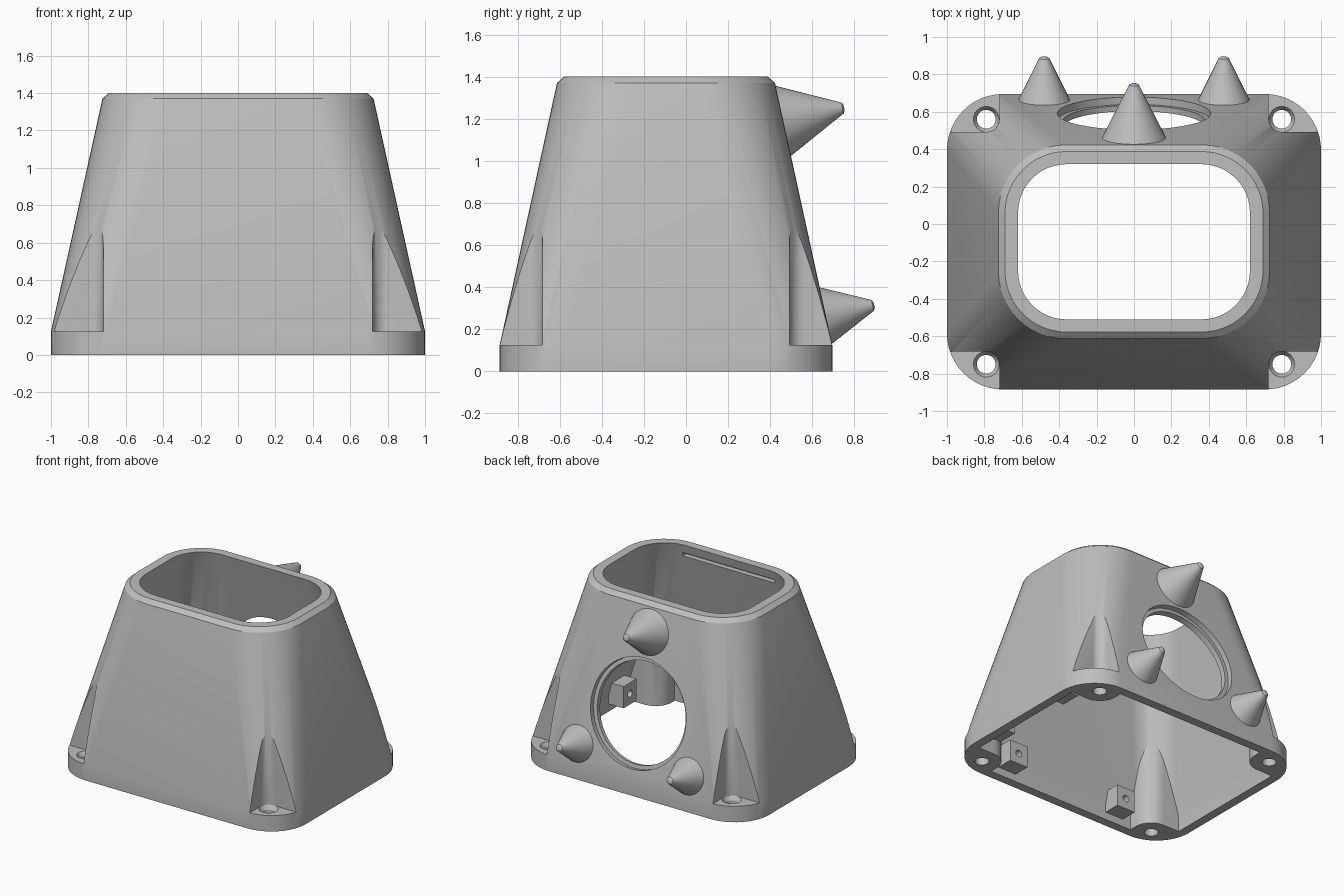
import bpy, bmesh, math
from mathutils import Matrix, Vector

if "Cube" in bpy.data.objects:
    bpy.data.objects.remove(bpy.data.objects["Cube"], do_unlink=True)

grey = bpy.data.materials.new("plain_grey")
grey.use_nodes = True
grey.diffuse_color = (0.52, 0.52, 0.52, 1)
grey.node_tree.nodes["Principled BSDF"].inputs["Base Color"].default_value = (0.52, 0.52, 0.52, 1)

CY = -0.095                              # middle of the shell in y
TILT = math.atan2(0.2725, 1.25)          # lean of the back wall
LEAN = Matrix.Rotation(TILT - math.pi / 2, 4, 'X')


def ring(hx, hy, r, z, cx=0, cy=0, n=12):
    """Rounded rectangle outline; a circle when hx = hy = r."""
    pts = []
    for q, (sx, sy) in enumerate(((1, 1), (-1, 1), (-1, -1), (1, -1))):
        for i in range(n + 1):
            a = (q + i / n) * math.pi / 2
            pts.append(Vector((cx + sx * (hx - r) + r * math.cos(a),
                               cy + sy * (hy - r) + r * math.sin(a), z)))
    return pts


def loft(name, rings, matrix=Matrix()):
    """Closed solid through a stack of matching outlines."""
    bm = bmesh.new()
    rows = [[bm.verts.new(matrix @ p) for p in pts] for pts in rings]
    n = len(rows[0])
    for a, b in zip(rows, rows[1:]):
        for i in range(n):
            j = (i + 1) % n
            bm.faces.new((a[i], a[j], b[j], b[i]))
    bm.faces.new(rows[0][::-1])
    bm.faces.new(rows[-1])
    bmesh.ops.remove_doubles(bm, verts=bm.verts, dist=1e-5)
    bmesh.ops.recalc_face_normals(bm, faces=bm.faces)
    mesh = bpy.data.meshes.new(name)
    bm.to_mesh(mesh)
    bm.free()
    mesh.materials.append(grey)
    ob = bpy.data.objects.new(name, mesh)
    bpy.context.collection.objects.link(ob)
    return ob


def round_solid(name, profile, matrix=Matrix()):
    return loft(name, [ring(r, r, r, z) for r, z in profile], matrix)


def box(name, centre, size):
    bm = bmesh.new()
    bmesh.ops.create_cube(bm, size=1, matrix=Matrix.Translation(centre) @ Matrix.Diagonal((*size, 1)))
    mesh = bpy.data.meshes.new(name)
    bm.to_mesh(mesh)
    bm.free()
    mesh.materials.append(grey)
    ob = bpy.data.objects.new(name, mesh)
    bpy.context.collection.objects.link(ob)
    return ob


def activate(ob):
    bpy.ops.object.select_all(action='DESELECT')
    ob.select_set(True)
    bpy.context.view_layer.objects.active = ob


def cut(target, cutter):
    activate(target)
    mod = target.modifiers.new("cut", 'BOOLEAN')
    mod.operation = 'DIFFERENCE'
    mod.solver = 'EXACT'
    mod.object = cutter
    bpy.ops.object.modifier_apply(modifier=mod.name)
    bpy.data.objects.remove(cutter, do_unlink=True)


def smooth(ob):
    activate(ob)
    bpy.ops.object.shade_smooth_by_angle(angle=math.radians(25))


def back_wall(x, z):
    """Frame on the back wall with its z axis pointing outwards."""
    y = 0.695 - (z - 0.125) * math.tan(TILT)
    return Matrix.Translation((x, y, z)) @ LEAN


# Tapered shell with a chamfered top rim
shell = loft("shell", [
    ring(1, 0.79, 0.3, 0, cy=CY),
    ring(1, 0.79, 0.3, 0.125, cy=CY),
    ring(0.725, 0.518, 0.36, 1.37, cy=CY),
    ring(0.69, 0.483, 0.33, 1.4, cy=CY)])
cavity = loft("cavity", [
    ring(0.93, 0.72, 0.23, -0.1, cy=CY),
    ring(0.93, 0.72, 0.23, 0.125, cy=CY),
    ring(0.62, 0.415, 0.26, 1.4, cy=CY),
    ring(0.62, 0.415, 0.26, 1.5, cy=CY)])

corners = [(sx, sy) for sx in (-1, 1) for sy in (-1, 1)]


def corner_column(name, sx, sy, inset, z0, z1):
    """Rounded column around a screw; its inner faces move in by inset."""
    h = 0.3 + inset / 2
    cx, cy = sx * (0.72 - inset + h), CY + sy * (0.587 - inset + h)
    return loft(name, [ring(h, h, 0.07 + inset, z, cx, cy) for z in (z0, z1)])


# Keep the corner bosses solid inside, then hollow the shell
for sx, sy in corners:
    cut(cavity, corner_column("boss", sx, sy, 0.07, -0.3, 1.1))
cut(shell, cavity)

# Screw pockets and countersunk holes
for sx, sy in corners:
    cut(shell, corner_column("pocket", sx, sy, 0, 0.125, 1.0))
    cut(shell, round_solid("screw_hole", [(0.05, -0.1), (0.05, 0.095), (0.069, 0.126), (0.069, 0.2)],
                           Matrix.Translation((sx * 0.79, CY + sy * 0.655, 0))))

# Stepped round opening in the back wall
cut(shell, round_solid("opening", [(0.38, -0.25), (0.38, -0.04), (0.41, -0.04), (0.41, 0.1)],
                       back_wall(0, 0.6)))

# Slot inside the front wall under the rim
cut(shell, box("slot", (0, -0.5, 1.315), (0.8, 0.15, 0.03)))
smooth(shell)

# Cone spikes around the opening
for name, x, z, r, length in (("top_spike", 0, 1.19, 0.17, 0.295),
                              ("left_spike", 0.48, 0.265, 0.137, 0.235),
                              ("right_spike", -0.48, 0.265, 0.137, 0.235)):
    spike = round_solid(name, [(r, -0.02), (r, 0), (0.035, length - 0.025),
                               (0.027, length - 0.008), (0.013, length)], back_wall(x, z))
    smooth(spike)

# Drilled mounting blocks inside the front and left walls
for i, x in enumerate((-0.5, 0.5)):
    block = box(f"front_block_{i + 1}", (x, -0.765, 0.145), (0.16, 0.16, 0.17))
    cut(block, round_solid("drill", [(0.027, -0.1), (0.027, 0.1)],
                           Matrix.Translation((x, -0.68, 0.145)) @ Matrix.Rotation(math.pi / 2, 4, 'X')))
for i, y in enumerate((-0.45, 0.25)):
    block = box(f"left_block_{i + 1}", (0.88, y, 0.145), (0.16, 0.16, 0.17))
    cut(block, round_solid("drill", [(0.027, -0.1), (0.027, 0.1)],
                           Matrix.Translation((0.8, y, 0.145)) @ Matrix.Rotation(math.pi / 2, 4, 'Y')))
